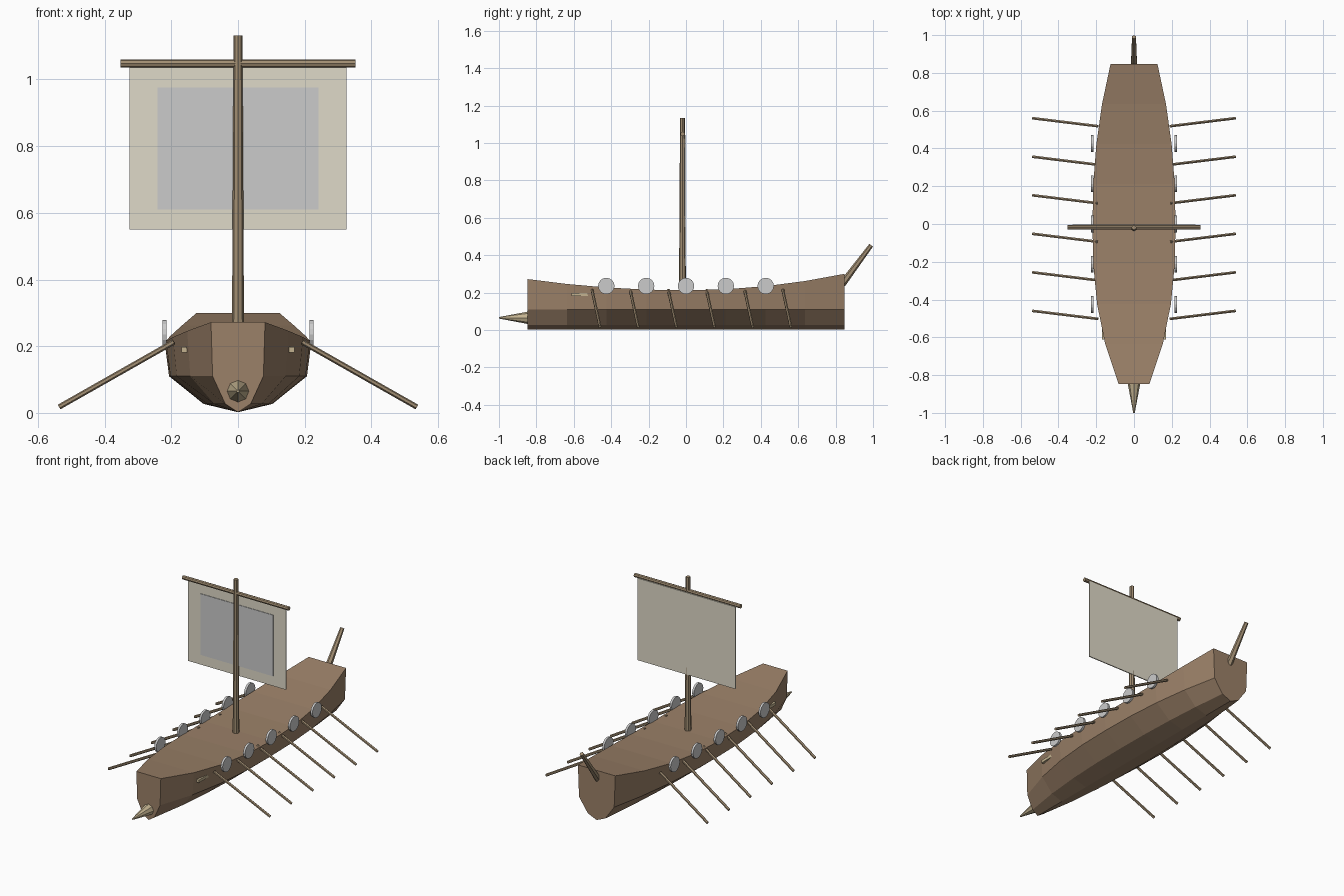
import bpy, bmesh, math
from mathutils import Vector

if "Cube" in bpy.data.objects:
    bpy.data.objects.remove(bpy.data.objects["Cube"])


def material(name, rgb):
    m = bpy.data.materials.new(name)
    m.diffuse_color = (*rgb, 1)
    m.use_nodes = True
    m.node_tree.nodes["Principled BSDF"].inputs["Base Color"].default_value = m.diffuse_color
    return m


HULL = material("hull_wood", (0.33, 0.22, 0.14))
WOOD = material("spar_wood", (0.36, 0.27, 0.17))
PALE = material("pale_wood", (0.55, 0.45, 0.28))
CLOTH = material("sail_cloth", (0.74, 0.70, 0.58))


def finish(name, bm, mat=None):
    bmesh.ops.recalc_face_normals(bm, faces=bm.faces)
    me = bpy.data.meshes.new(name)
    bm.to_mesh(me)
    bm.free()
    ob = bpy.data.objects.new(name, me)
    bpy.context.collection.objects.link(ob)
    if mat:
        me.materials.append(mat)
    return ob


def rod(name, a, b, r1, r2, sides, mat=None):
    """Straight tapered rod from point a to point b."""
    a, b = Vector(a), Vector(b)
    bm = bmesh.new()
    bmesh.ops.create_cone(bm, cap_ends=True, segments=sides,
                          radius1=r1, radius2=r2, depth=(b - a).length)
    ob = finish(name, bm, mat)
    ob.location = (a + b) / 2
    d = b - a
    if abs(d.x) + abs(d.y) > 1e-6:
        ob.rotation_euler = d.to_track_quat('Z', 'Y').to_euler()
    return ob


def box(name, center, size, mat=None):
    bm = bmesh.new()
    bmesh.ops.create_cube(bm, size=1)
    bmesh.ops.scale(bm, vec=size, verts=bm.verts)
    ob = finish(name, bm, mat)
    ob.location = center
    return ob


# Hull: cross-sections lofted bow to stern, closed by a flat deck
def station(y):
    t = abs(y) / 0.848
    if y < 0:
        w, top = 0.22 - 0.139 * t ** 2.5, 0.212 + 0.06 * t ** 2
    else:
        w, top = 0.22 - 0.096 * t ** 2.2, 0.212 + 0.088 * t ** 2
    half = [(w, top), (w * 0.94, 0.11), (w * 0.47, 0.027)]
    return half + [(0, 0.002)] + [(-x, z) for x, z in reversed(half)]


bm = bmesh.new()
rings = []
for i in range(9):
    y = -0.848 + 0.212 * i
    rings.append([bm.verts.new((x, y, z)) for x, z in station(y)])
for p, q in zip(rings, rings[1:]):
    for k in range(7):
        n = (k + 1) % 7
        bm.faces.new((p[k], p[n], q[n], q[k]))
bm.faces.new(rings[0])
bm.faces.new(rings[-1])
finish("hull", bm, HULL)

# Bow ram and stern post
rod("bow_ram", (0, -0.83, 0.065), (0, -1.0, 0.065), 0.036, 0.004, 8, PALE)
rod("stern_post", (0, 0.835, 0.245), (0, 0.99, 0.453), 0.019, 0.012, 6, WOOD)

# Mast, yard and sail
rod("mast", (0, -0.019, 0.2), (0, -0.019, 1.132), 0.0185, 0.013, 8, WOOD)
rod("yard", (-0.352, -0.018, 1.048), (0.352, -0.018, 1.048), 0.012, 0.012, 8, WOOD)
box("sail", (0, -0.006, 0.796), (0.65, 0.006, 0.492), CLOTH)
box("sail_panel", (0, -0.0095, 0.793), (0.482, 0.005, 0.367))

for side, s in (("right", 1), ("left", -1)):
    # Oars
    for i in range(6):
        y = -0.502 + 0.204 * i
        rod(f"oar_{side}_{i + 1}", (s * 0.192, y, 0.213), (s * 0.536, y + 0.042, 0.018),
            0.008, 0.008, 6, WOOD)
    # Shields along the rail
    for i in range(5):
        y = -0.426 + 0.213 * i
        rod(f"shield_{side}_{i + 1}", (s * 0.214, y, 0.235), (s * 0.227, y, 0.235),
            0.044, 0.044, 16)
    # Bow eye blocks
    box(f"bow_eye_{side}", (s * 0.159, -0.56, 0.189), (0.022, 0.105, 0.017), PALE)
